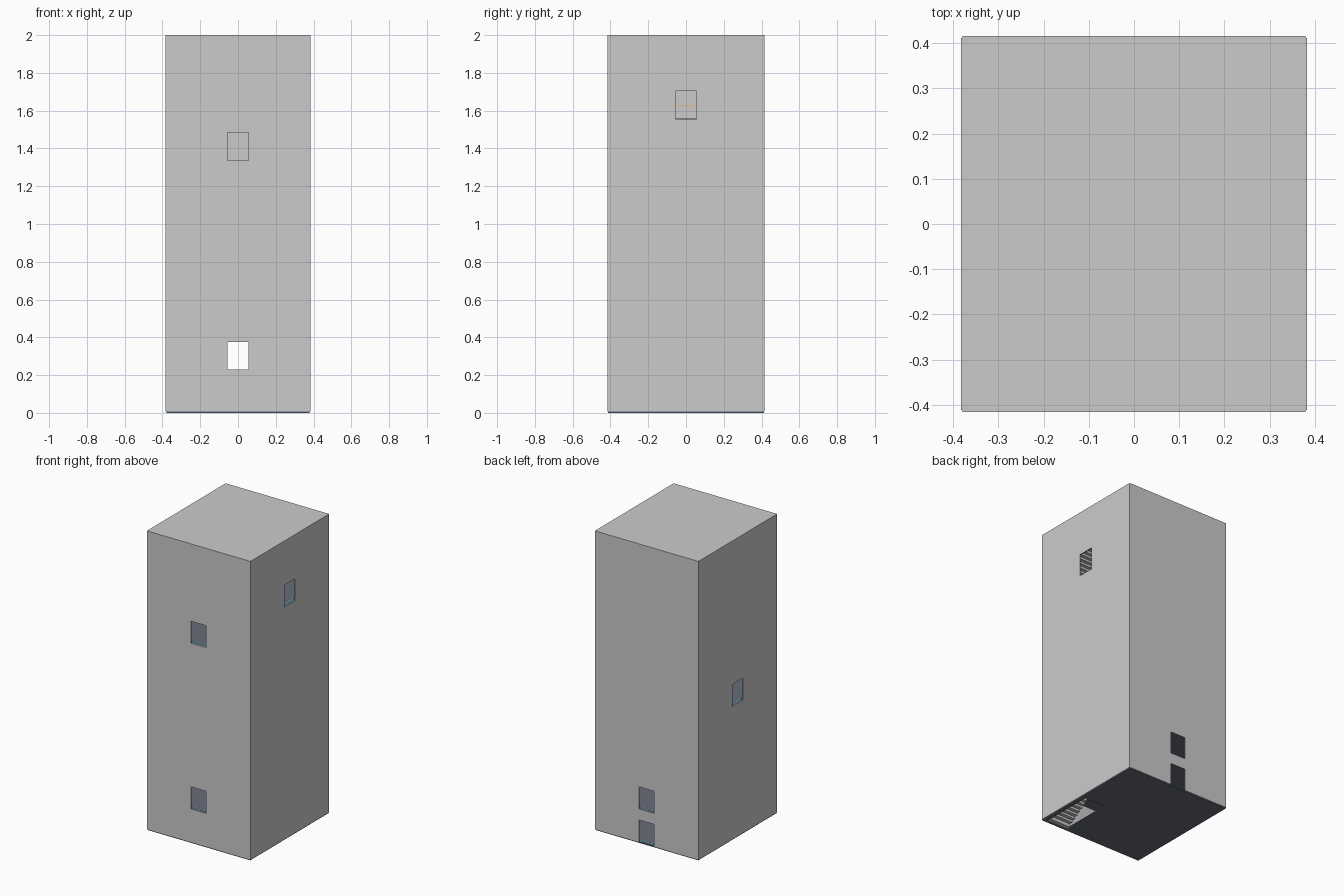
import bpy, bmesh

if "Cube" in bpy.data.objects:
    bpy.data.objects.remove(bpy.data.objects["Cube"])

M = 2 / 27.1                 # one metre of the building in model units
FLOOR, T = 3 * M, 0.1 * M    # storey height, slab and wall thickness
HX, HY = 0.379, 0.412        # wall centre lines
DOOR_W, DOOR_H = 1.52 * M, 2 * M
HOLE = (0.20, 0.355, -0.39, -0.04)   # stairwell: x0, x1, y0, y1
DOORS = {(0, "back"), (1, "back"), (1, "front"), (4, "left"), (6, "front"), (7, "right")}


def material(name, rgb):
    m = bpy.data.materials.new(name)
    m.diffuse_color = (*rgb, 1)
    m.use_nodes = True
    m.node_tree.nodes["Principled BSDF"].inputs["Base Color"].default_value = m.diffuse_color
    return m


SLATE = material("slate", (0.13, 0.15, 0.19))
CYAN = material("cyan", (0.1, 0.65, 0.75))
MAGENTA = material("magenta", (0.5, 0.1, 0.45))
ORANGE = material("orange", (0.75, 0.5, 0.15))


def boxes(name, items, mat=None):
    """One object from boxes given as (x0, x1, y0, y1, z0, z1)."""
    bm = bmesh.new()
    for x0, x1, y0, y1, z0, z1 in items:
        for v in bmesh.ops.create_cube(bm, size=1)["verts"]:
            v.co.x = x0 + (v.co.x + 0.5) * (x1 - x0)
            v.co.y = y0 + (v.co.y + 0.5) * (y1 - y0)
            v.co.z = z0 + (v.co.z + 0.5) * (z1 - z0)
    me = bpy.data.meshes.new(name)
    bm.to_mesh(me)
    bm.free()
    ob = bpy.data.objects.new(name, me)
    bpy.context.collection.objects.link(ob)
    if mat:
        me.materials.append(mat)
    return ob


def slab(name, z):
    """Floor slab with a rectangular stairwell, made from a bridged ring."""
    x0, x1, y0, y1 = HOLE
    bm = bmesh.new()
    outer = [bm.verts.new((sx * HX, sy * HY, z)) for sx, sy in ((-1, -1), (1, -1), (1, 1), (-1, 1))]
    inner = [bm.verts.new((x, y, z)) for x, y in ((x0, y0), (x1, y0), (x1, y1), (x0, y1))]
    faces = [bm.faces.new((outer[i], outer[(i + 1) % 4], inner[(i + 1) % 4], inner[i])) for i in range(4)]
    new = bmesh.ops.extrude_face_region(bm, geom=faces)["geom"]
    for v in new:
        if isinstance(v, bmesh.types.BMVert):
            v.co.z += T
    bmesh.ops.recalc_face_normals(bm, faces=bm.faces)
    me = bpy.data.meshes.new(name)
    bm.to_mesh(me)
    bm.free()
    me.materials.append(SLATE)
    bpy.context.collection.objects.link(bpy.data.objects.new(name, me))


def wall(k, side):
    """Wall panel of one storey, split around a doorway where there is one."""
    z0, z1 = k * FLOOR + T, (k + 1) * FLOOR + T
    along_x = side in ("front", "back")
    half, off = (HX, HY) if along_x else (HY, HX)
    c = -off if side in ("front", "left") else off
    spans = [(-half, half, z0, z1)]
    if (k, side) in DOORS:
        d = DOOR_W / 2
        spans = [(-half, -d, z0, z1), (d, half, z0, z1), (-d, d, z0 + DOOR_H, z1)]
    a, b = c - T / 2, c + T / 2
    boxes(f"{side}_wall_{k + 1}",
          [(s, e, a, b, l, h) if along_x else (a, b, s, e, l, h) for s, e, l, h in spans])
    # coloured floor lines just inside each doorway
    if (k, side) in DOORS:
        d, sgn = DOOR_W / 2, (1 if c < 0 else -1)
        for label, dist, length, mat in (("threshold", 0.02, d, CYAN), ("marker", 0.12, d * 0.6, MAGENTA)):
            p = c + sgn * dist
            q = (p - 0.003, p + 0.003)
            r = (-length, length)
            boxes(f"{label}_{side}_{k + 1}",
                  [(*(r + q if along_x else q + r), z0, z0 + 0.001)], mat)


def stairs(k, steps=15):
    """Straight flight rising towards the back, to the slab above."""
    x0, x1, y0, y1 = HOLE
    run, rise = (y1 - y0) / steps, FLOOR / steps
    base = k * FLOOR + T
    boxes(f"stairs_{k + 1}",
          [(x0, x1, y0 + i * run, y0 + (i + 1) * run, base + (i * rise if i else -T), base + (i + 1) * rise)
           for i in range(steps)])


# storeys
for k in range(9):
    slab(f"floor_slab_{k + 1}", k * FLOOR)
    for side in ("front", "back", "left", "right"):
        wall(k, side)
    if k < 8:
        stairs(k)

# closed roof and the interior strip seen through the upper side door
boxes("roof_slab", [(-HX, HX, -HY, HY, 9 * FLOOR, 9 * FLOOR + T)])
zs = 7 * FLOOR + T + 0.068
boxes("wall_strip", [(-HX + T / 2, -HX + T / 2 + 0.002, -0.06, 0.06, zs - 0.002, zs + 0.002)], ORANGE)
